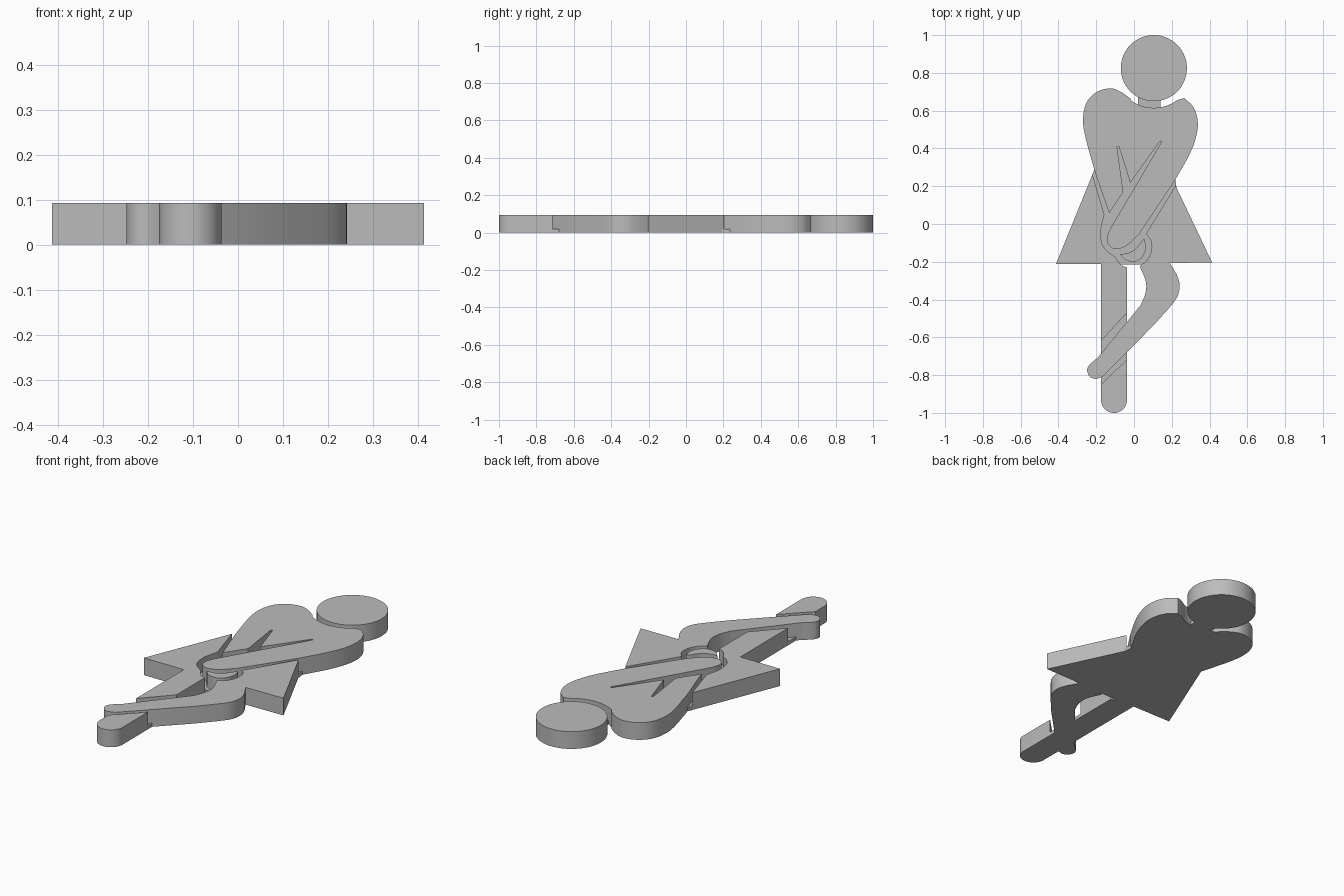
import bpy, bmesh, math
from mathutils import Vector

old = bpy.data.objects.get("Cube")
if old:
    bpy.data.objects.remove(old, do_unlink=True)

HEIGHT = 0.093   # full thickness of the raised parts
FLOOR = 0.02     # thickness left at the bottom of the grooves

grey = bpy.data.materials.new("light_grey")
grey.use_nodes = True
grey.diffuse_color = (0.5, 0.5, 0.5, 1)
grey.node_tree.nodes["Principled BSDF"].inputs["Base Color"].default_value = (0.5, 0.5, 0.5, 1)


def curve(*pts, steps=5):
    """Smooth line through the given points."""
    p = [Vector(q) for q in pts]
    p = [2 * p[0] - p[1]] + p + [2 * p[-1] - p[-2]]
    out = []
    for a, b, c, d in zip(p, p[1:], p[2:], p[3:]):
        for i in range(steps):
            t = i / steps
            out.append(0.5 * (2 * b + (c - a) * t + (2 * a - 5 * b + 4 * c - d) * t ** 2
                              + (3 * b - a - 3 * c + d) * t ** 3))
    return [tuple(v) for v in out] + [tuple(pts[-1])]


def arc(cx, cy, r, start, end, n=16):
    angles = [math.radians(start + (end - start) * i / n) for i in range(n + 1)]
    return [(cx + r * math.cos(a), cy + r * math.sin(a)) for a in angles]


def slab(name, outline, height=HEIGHT):
    """Extrude a flat outline upwards from the ground."""
    bm = bmesh.new()
    face = bm.faces.new([bm.verts.new((x, y, 0)) for x, y in outline])
    up = bmesh.ops.extrude_face_region(bm, geom=[face], use_keep_orig=True)
    bmesh.ops.translate(bm, vec=(0, 0, height),
                        verts=[v for v in up["geom"] if isinstance(v, bmesh.types.BMVert)])
    bmesh.ops.recalc_face_normals(bm, faces=bm.faces)
    mesh = bpy.data.meshes.new(name)
    bm.to_mesh(mesh)
    bm.free()
    mesh.materials.append(grey)
    obj = bpy.data.objects.new(name, mesh)
    bpy.context.collection.objects.link(obj)
    bpy.ops.object.select_all(action="DESELECT")
    obj.select_set(True)
    bpy.context.view_layer.objects.active = obj
    bpy.ops.object.shade_smooth_by_angle(angle=math.radians(30))
    return obj


# Head, with a thin neck strip below it
HEAD = (0.105, 0.825)
slab("head", arc(*HEAD, 0.175, 0, 360 - 360 / 64, 63))
slab("neck", [(0.02, 0.72), (0.02, 0.6), (0.14, 0.6), (0.14, 0.72)], FLOOR)

# Shoulders, torso and both arms, split by the slits between them
right_shoulder = curve((-0.205, 0.27), (-0.255, 0.45), (-0.27, 0.555), (-0.25, 0.645),
                       (-0.195, 0.7), (-0.125, 0.718), (-0.07, 0.7), (-0.02, 0.665))
neckline = arc(*HEAD, 0.21, 236, 306)
left_arm = curve((0.265, 0.667), (0.31, 0.625), (0.335, 0.56), (0.333, 0.48),
                 (0.295, 0.37), (0.21, 0.22))
left_hand = curve((0.03, -0.05), (-0.02, -0.1), (-0.065, -0.127), (-0.11, -0.13),
                  (-0.14, -0.1), (-0.14, -0.06), (-0.12, -0.015))
slits = [(0.143, 0.43), (0.147, 0.44), (0.135, 0.435), (-0.02, 0.218),
         (-0.08, 0.41), (-0.09, 0.41), (-0.057, 0.168), (-0.132, 0.058)]
slab("torso_and_arms", right_shoulder + neckline + left_arm + left_hand + slits)

# Right hand peeking out below the left one
slab("right_hand", curve((0.055, -0.08), (0.063, -0.13), (0.04, -0.18), (0, -0.2),
                         (-0.045, -0.19), (-0.075, -0.16))
     + curve((-0.03, -0.155), (0.01, -0.13), (0.045, -0.085)))

# Right half of the skirt, with the straight leg down to the crossing
slab("skirt_right_and_leg",
     [(-0.413, -0.212), (-0.22, 0.262)]
     + curve((-0.157, 0.05), (-0.175, -0.03), (-0.17, -0.1), (-0.14, -0.145),
             (-0.105, -0.17), (-0.07, -0.215), (-0.037, -0.23))
     + [(-0.037, -0.47), (-0.175, -0.62), (-0.175, -0.212)])

# Lower end of the straight leg
slab("right_foot", [(-0.037, -0.715), (-0.175, -0.852)] + arc(-0.106, -0.931, 0.069, 180, 360))

# Left half of the skirt, with the leg that crosses over
skirt_left = [(0.19, -0.207), (0.413, -0.203), (0.22, 0.203), (0.065, -0.05)]
hand_edge = curve((0.065, -0.055), (0.09, -0.09), (0.092, -0.14), (0.07, -0.19), (0.03, -0.225))
inner_leg = curve((0.03, -0.225), (0.055, -0.28), (0.065, -0.325), (0.058, -0.375),
                  (0.035, -0.43))
left_foot = curve((-0.19, -0.705), (-0.235, -0.745), (-0.248, -0.775), (-0.235, -0.807),
                  (-0.205, -0.82), (-0.165, -0.808))
outer_leg = curve((0.11, -0.53), (0.21, -0.415), (0.238, -0.36), (0.24, -0.31), (0.225, -0.265))
slab("skirt_left_and_leg",
     skirt_left + hand_edge + inner_leg[1:] + left_foot + outer_leg)

# Thin floors that close the grooves and join the parts
slab("torso_groove_floor",
     [(-0.22, 0.262), (-0.205, 0.3), (-0.1, 0.5), (0.2, 0.5), (0.22, 0.23), (0.225, 0.19),
      (0.12, -0.2), (0.03, -0.215), (-0.07, -0.215), (-0.2, -0.15)], FLOOR)
slab("leg_groove_floor",
     [(-0.175, -0.9), (-0.037, -0.9), (-0.037, -0.42), (-0.175, -0.42)], FLOOR)
